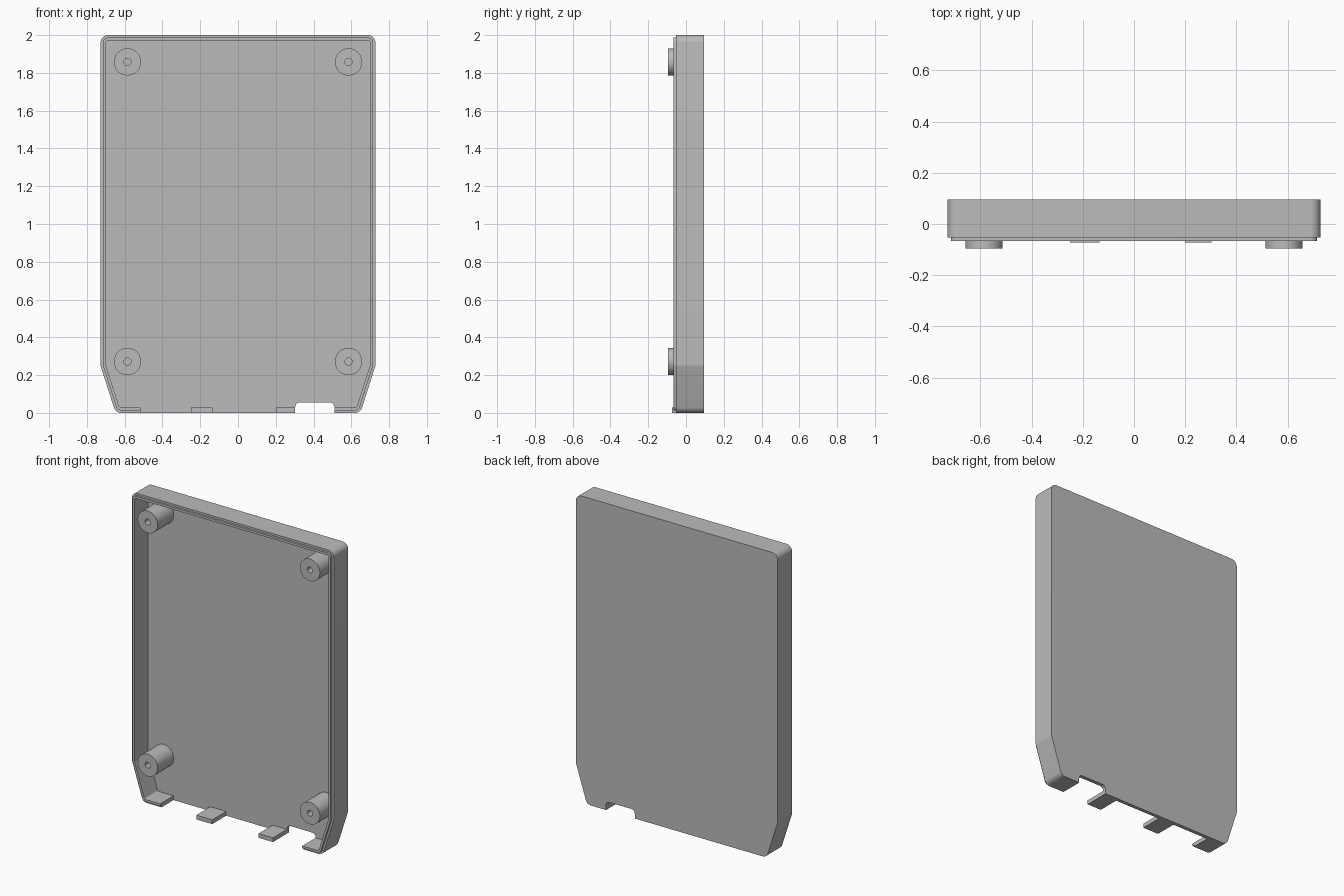
import bpy
import bmesh
import math
from mathutils import Vector, Matrix

cube = bpy.data.objects.get("Cube")
if cube:
    bpy.data.objects.remove(cube, do_unlink=True)

GREY = (0.5, 0.5, 0.5, 1)
grey = bpy.data.materials.new("plain grey")
grey.use_nodes = True
grey.diffuse_color = GREY
grey.node_tree.nodes["Principled BSDF"].inputs["Base Color"].default_value = GREY

BACK, FLOOR, RIM, LIP, TAB, BOSS = 0.095, 0.071, -0.053, -0.067, -0.073, -0.095
WALL = 0.028


def inset(corners, d):
    """Move every edge of a counter-clockwise convex polygon inward by d."""
    pts = [Vector(c) for c in corners]
    result = []
    for i, p in enumerate(pts):
        a = (p - pts[i - 1]).normalized()
        b = (pts[(i + 1) % len(pts)] - p).normalized()
        na, nb = Vector((-a.y, a.x)), Vector((-b.y, b.x))
        result.append(p + (na + nb) * d / (1 + na.dot(nb)))
    return result


def fillet(corners, radius, steps=8):
    """Round each corner of a counter-clockwise convex polygon."""
    pts = [Vector(c) for c in corners]
    out = []
    for i, p in enumerate(pts):
        a = (p - pts[i - 1]).normalized()
        b = (pts[(i + 1) % len(pts)] - p).normalized()
        turn = a.angle(b)
        start = p - a * radius * math.tan(turn / 2)
        centre = start + Vector((-a.y, a.x)) * radius
        for k in range(steps + 1):
            out.append(centre + Matrix.Rotation(turn * k / steps, 2) @ (start - centre))
    return out


def prism(name, outline, y0, y1):
    """Extrude an outline in x and z from y0 to y1."""
    bm = bmesh.new()
    face = bm.faces.new([bm.verts.new((p[0], y0, p[1])) for p in outline])
    ext = bmesh.ops.extrude_face_region(bm, geom=[face])
    moved = [v for v in ext["geom"] if isinstance(v, bmesh.types.BMVert)]
    bmesh.ops.translate(bm, verts=moved, vec=(0, y1 - y0, 0))
    bmesh.ops.recalc_face_normals(bm, faces=bm.faces)
    mesh = bpy.data.meshes.new(name)
    bm.to_mesh(mesh)
    bm.free()
    mesh.materials.append(grey)
    obj = bpy.data.objects.new(name, mesh)
    bpy.context.collection.objects.link(obj)
    return obj


def rect(x0, x1, z0, z1):
    return [(x0, z0), (x1, z0), (x1, z1), (x0, z1)]


def circle(x, z, r, n=48):
    return [(x + r * math.cos(math.tau * k / n), z + r * math.sin(math.tau * k / n))
            for k in range(n)]


def activate(obj):
    bpy.ops.object.select_all(action='DESELECT')
    obj.select_set(True)
    bpy.context.view_layer.objects.active = obj


def combine(obj, tool, operation):
    """Apply a boolean and drop the tool object."""
    mod = obj.modifiers.new(operation.lower(), 'BOOLEAN')
    mod.operation, mod.object, mod.solver = operation, tool, 'EXACT'
    activate(obj)
    bpy.ops.object.modifier_apply(modifier=mod.name)
    bpy.data.objects.remove(tool, do_unlink=True)


def smooth(obj):
    activate(obj)
    bpy.ops.object.shade_smooth_by_angle(angle=math.radians(12))


# Shell outline: a tall panel whose sides taper in near the bottom
right = [(0.648, 0), (0.728, 0.25), (0.728, 2)]
corners = right + [(-x, z) for x, z in reversed(right)]

# Tray with a stepped lip around its open front
shell = prism("shell", fillet(corners, 0.04), RIM, BACK)
combine(shell, prism("lip", fillet(inset(corners, 0.013), 0.027), LIP, 0), 'UNION')
combine(shell, prism("cavity", fillet(inset(corners, WALL), 0.012), -0.3, FLOOR), 'DIFFERENCE')

# Gaps in the bottom wall leave the two corners and two tabs standing
tabs = [(-0.25, -0.135), (0.2, 0.303)]
gaps = [(-0.515, tabs[0][0]), (tabs[0][1], tabs[1][0])]
for x0, x1 in gaps:
    combine(shell, prism("gap", rect(x0, x1, -0.1, 0.05), -0.3, FLOOR), 'DIFFERENCE')

# Rounded notch through the back panel
notch = fillet(rect(tabs[1][1], 0.51, -0.2, 0.056), 0.025)
combine(shell, prism("notch", notch, -0.3, 0.3), 'DIFFERENCE')
smooth(shell)

# Tab tips reach slightly past the lip
for side, (x0, x1) in zip(("right", "left"), tabs):
    prism(side + "_bottom_tab", rect(x0, x1, 0, WALL), TAB, FLOOR + 0.01)

# Four screw posts with blind holes
for side, x in (("left", 0.585), ("right", -0.585)):
    for level, z in (("upper", 1.858), ("lower", 0.272)):
        post = prism(f"{level}_{side}_screw_post", circle(x, z, 0.072), BOSS, FLOOR + 0.01)
        combine(post, prism("hole", circle(x, z, 0.019, 24), -0.3, FLOOR - 0.01), 'DIFFERENCE')
        activate(post)
        bpy.ops.object.shade_smooth_by_angle(angle=math.radians(30))
